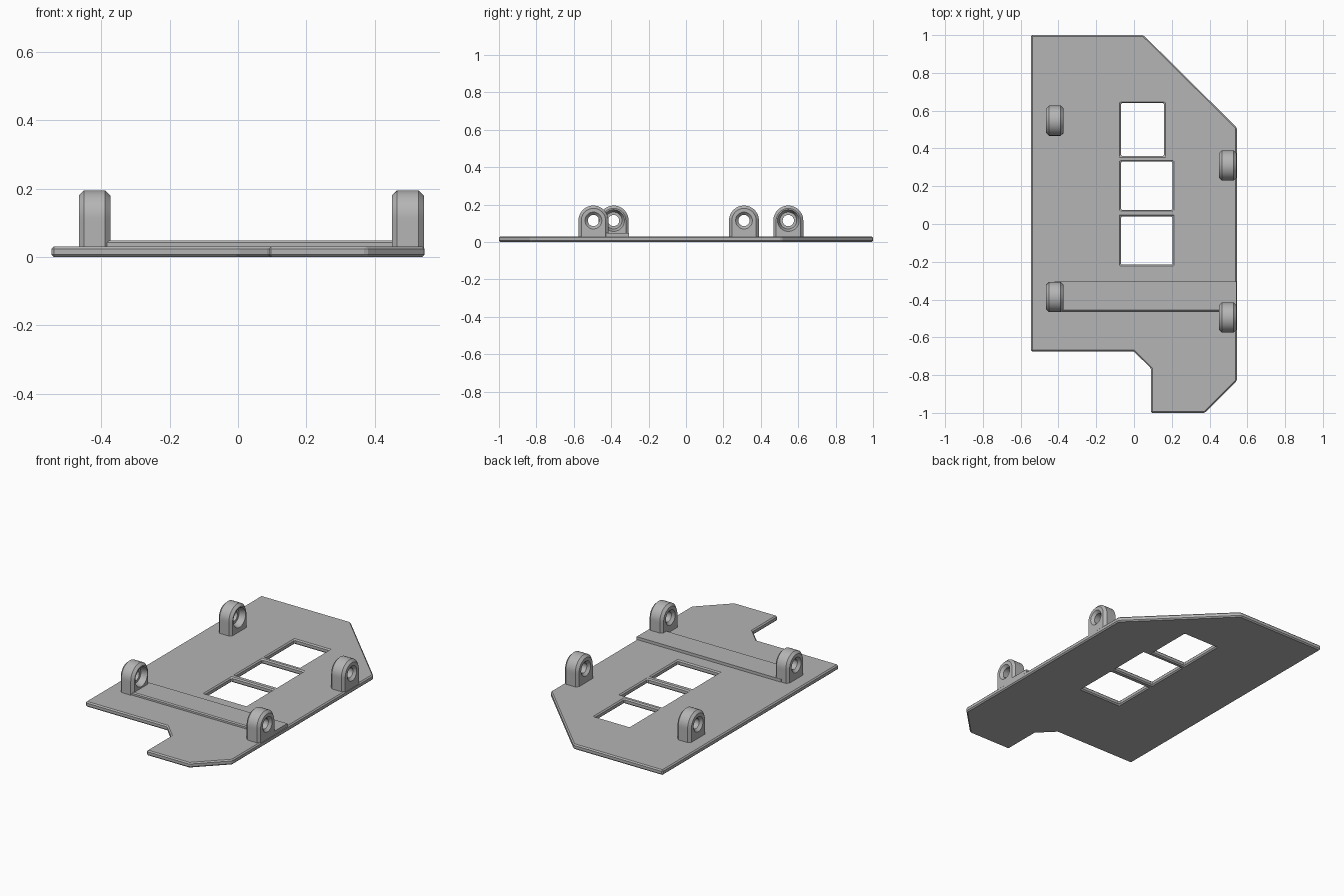
import bpy, bmesh, math

if "Cube" in bpy.data.objects:
    bpy.data.objects.remove(bpy.data.objects["Cube"], do_unlink=True)

grey = bpy.data.materials.new("plain grey")
grey.use_nodes = True
COLOUR = (0.46, 0.46, 0.46, 1)
grey.diffuse_color = COLOUR
grey.node_tree.nodes["Principled BSDF"].inputs["Base Color"].default_value = COLOUR


def finish(name, bm):
    bmesh.ops.recalc_face_normals(bm, faces=bm.faces)
    mesh = bpy.data.meshes.new(name)
    bm.to_mesh(mesh)
    bm.free()
    mesh.materials.append(grey)
    obj = bpy.data.objects.new(name, mesh)
    bpy.context.collection.objects.link(obj)
    return obj


def rectangle(x0, x1, y0, y1):
    return [(x0, y0), (x1, y0), (x1, y1), (x0, y1)]


def slab(name, loops, z0, z1, chamfer, keep=lambda e: True):
    """Flat slab: first loop is the outline, the others are openings."""
    bm = bmesh.new()
    edges = []
    for loop in loops:
        vs = [bm.verts.new((x, y, z0)) for x, y in loop]
        edges += [bm.edges.new((a, b)) for a, b in zip(vs, vs[1:] + vs[:1])]
    bmesh.ops.triangle_fill(bm, use_beauty=True, edges=edges)
    out = bmesh.ops.extrude_face_region(bm, geom=bm.faces[:], use_keep_orig=True)
    for v in out["geom"]:
        if isinstance(v, bmesh.types.BMVert):
            v.co.z = z1
    bmesh.ops.recalc_face_normals(bm, faces=bm.faces)
    sharp = [e for e in bm.edges if len(e.link_faces) == 2
             and e.calc_face_angle(0) > 0.5 and keep(e)]
    bmesh.ops.bevel(bm, geom=sharp, offset=chamfer, segments=1, affect='EDGES')
    return finish(name, bm)


# Base plate with three openings
outline = [(-0.545, 1), (-0.545, -0.675), (0, -0.675), (0.09, -0.765), (0.09, -1),
           (0.375, -1), (0.545, -0.83), (0.545, 0.51), (0.05, 1)]
windows = [rectangle(-0.07, 0.16, 0.36, 0.64),
           rectangle(-0.07, 0.205, 0.075, 0.33),
           rectangle(-0.07, 0.205, -0.215, 0.04)]
slab("base_plate", [outline] + windows, 0, 0.031, 0.007)

# Raised cross rib, chamfered along its front top edge
slab("cross_rib", [rectangle(-0.42, 0.542, -0.462, -0.305)], 0.02, 0.048, 0.006,
     lambda e: all(v.co.z > 0.04 and v.co.y < -0.4 for v in e.verts))

# Pierced lugs
SIDES = 48
AXIS_Z, RADIUS, EDGE = 0.115, 0.08, 0.015


def ring(bm, x, y, r, arch):
    vs = []
    for i in range(SIDES):
        a = 2 * math.pi * i / SIDES
        c, s = math.cos(a), math.sin(a)
        dy, dz = r * c, r * s
        if arch and i > SIDES / 2:      # straight legs below the axis
            m = max(abs(c), abs(s))
            dy, dz = r * c / m, -0.095 * abs(s) / m
        vs.append(bm.verts.new((x, y + dy, AXIS_Z + dz)))
    return vs


def lug(name, x0, x1, y, inner_rings):
    bm = bmesh.new()
    sections = [(x0, RADIUS - EDGE, True), (x0 + EDGE, RADIUS, True),
                (x1 - EDGE, RADIUS, True), (x1, RADIUS - EDGE, True)]
    sections += [(x, r, False) for x, r in inner_rings]
    rings = [ring(bm, x, y, r, arch) for x, r, arch in sections]
    for a, b in zip(rings, rings[1:] + rings[:1]):
        for i in range(SIDES):
            j = (i + 1) % SIDES
            bm.faces.new((a[i], a[j], b[j], b[i]))
    obj = finish(name, bm)
    bpy.ops.object.select_all(action='DESELECT')
    obj.select_set(True)
    bpy.context.view_layer.objects.active = obj
    bpy.ops.object.shade_smooth_by_angle(angle=math.radians(30))


BORE, SINK, POCKET = 0.03, 0.045, 0.058
for place, y in (("rear", 0.547), ("front", -0.387)):
    x0, x1 = -0.465, -0.373
    lug("right_" + place + "_lug", x0, x1, y,
        [(x1, POCKET), (x1 - 0.035, SINK), (x1 - 0.035, BORE),
         (x0 + 0.015, BORE), (x0, SINK)])
for place, y in (("rear", 0.31), ("front", -0.495)):
    x0, x1 = 0.45, 0.543
    lug("left_" + place + "_lug", x0, x1, y,
        [(x1, SINK), (x1 - 0.015, BORE), (x0 + 0.015, BORE), (x0, SINK)])
